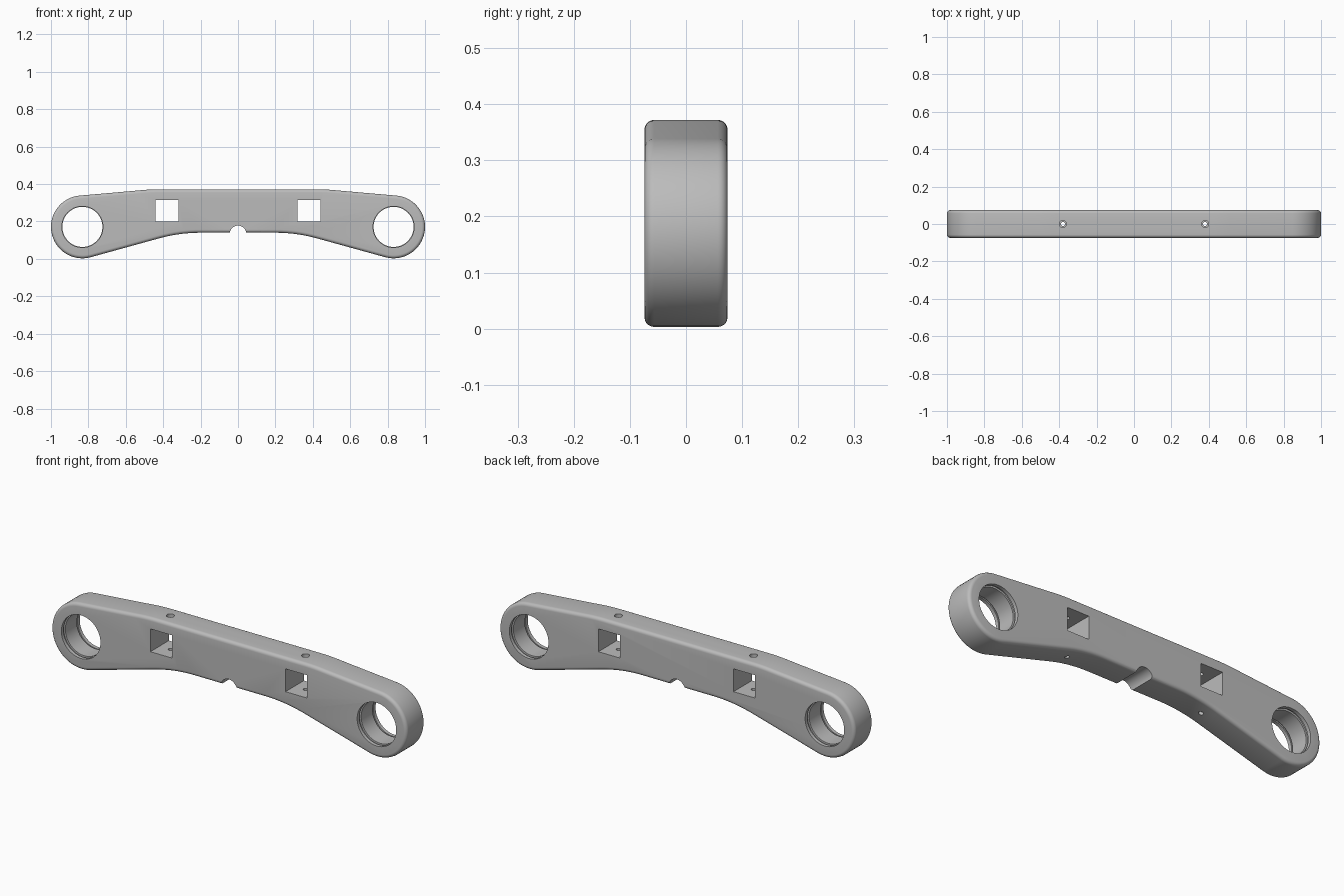
import bpy, bmesh, math
from mathutils import Vector

cube = bpy.data.objects.get("Cube")
if cube:
    bpy.data.objects.remove(cube, do_unlink=True)

HALF = 0.074                      # half thickness
EYE_X, EYE_Z, EYE_R = 0.832, 0.171, 0.168

grey = bpy.data.materials.new("satin_grey")
grey.use_nodes = True
grey.diffuse_color = (0.5, 0.5, 0.5, 1)
grey.node_tree.nodes["Principled BSDF"].inputs["Base Color"].default_value = (0.5, 0.5, 0.5, 1)


def make_object(name, bm):
    bmesh.ops.recalc_face_normals(bm, faces=bm.faces)
    mesh = bpy.data.meshes.new(name)
    bm.to_mesh(mesh)
    bm.free()
    obj = bpy.data.objects.new(name, mesh)
    bpy.context.collection.objects.link(obj)
    mesh.materials.append(grey)
    return obj


def lathe(name, profile, centre, axis, steps=64):
    """Solid of revolution; profile is (distance along axis, radius)."""
    bm = bmesh.new()
    rings = []
    for d, r in profile:
        ring = []
        for i in range(steps):
            a = math.tau * i / steps
            u, v = r * math.cos(a), r * math.sin(a)
            offset = Vector((u, d, v)) if axis == "Y" else Vector((u, v, d))
            ring.append(bm.verts.new(Vector(centre) + offset))
        rings.append(ring)
    for low, high in zip(rings, rings[1:]):
        for i in range(steps):
            j = (i + 1) % steps
            bm.faces.new((low[i], low[j], high[j], high[i]))
    bm.faces.new(rings[0])
    bm.faces.new(rings[-1])
    return make_object(name, bm)


# Outline of the right half, from bottom centre to top centre
half = [(0.2, 0.14)]
for i in range(1, 9):             # curved underside
    a = math.radians(15.4) * i / 8
    half.append((0.2 + 0.83 * math.sin(a), 0.14 - 0.83 * (1 - math.cos(a))))
for i in range(33):               # rounded end
    a = math.radians(-105.4 + 190.4 * i / 32)
    half.append((EYE_X + EYE_R * math.cos(a), EYE_Z + EYE_R * math.sin(a)))
for i in range(7):                # soft shoulder on the top edge
    t = i / 6
    half.append((0.53 - 0.11 * t, 0.366 + 0.006 * (1 - (1 - t) ** 2)))
outline = half + [(-x, z) for x, z in reversed(half)]

# Body with rounded front and back rims
bm = bmesh.new()
front = bm.faces.new([bm.verts.new((x, -HALF, z)) for x, z in outline])
moved = bmesh.ops.extrude_face_region(bm, geom=[front], use_keep_orig=True)
verts = [g for g in moved["geom"] if isinstance(g, bmesh.types.BMVert)]
bmesh.ops.translate(bm, verts=verts, vec=(0, 2 * HALF, 0))
bmesh.ops.recalc_face_normals(bm, faces=bm.faces)
rims = [e for e in bm.edges if abs(e.verts[0].co.y - e.verts[1].co.y) < 1e-5]
bmesh.ops.bevel(bm, geom=rims, offset=0.017, segments=5, profile=0.5, affect="EDGES")
body = make_object("handle_bar", bm)

# Cutters: bearing bores, square windows, screw holes and the centre notch
cutters = [lathe("notch_cutter", [(-0.1, 0.045), (0.1, 0.045)], (0, 0, 0.133), "Y", 40)]
bore = [(-0.1, 0.110), (-0.056, 0.110), (-0.056, 0.116), (-0.046, 0.116), (-0.046, 0.107),
        (0.046, 0.107), (0.046, 0.116), (0.056, 0.116), (0.056, 0.110), (0.1, 0.110)]
screw = [(0.0, 0.011), (0.352, 0.011), (0.352, 0.019), (0.45, 0.019)]
for side, label in ((1, "left"), (-1, "right")):
    cutters.append(lathe(label + "_bore_cutter", bore, (side * EYE_X, 0, EYE_Z), "Y", 72))
    cutters.append(lathe(label + "_screw_cutter", screw, (side * 0.38, 0, 0), "Z", 24))
    bm = bmesh.new()
    bmesh.ops.create_cube(bm, size=1)
    bmesh.ops.scale(bm, verts=bm.verts, vec=(0.122, 0.3, 0.116))
    bmesh.ops.translate(bm, verts=bm.verts, vec=(side * 0.38, 0, 0.258))
    cutters.append(make_object(label + "_window_cutter", bm))

bpy.ops.object.select_all(action="DESELECT")
bpy.context.view_layer.objects.active = body
body.select_set(True)
for cutter in cutters:
    mod = body.modifiers.new(cutter.name, "BOOLEAN")
    mod.operation = "DIFFERENCE"
    mod.solver = "EXACT"
    mod.object = cutter
    bpy.ops.object.modifier_apply(modifier=mod.name)
for cutter in cutters:
    bpy.data.objects.remove(cutter, do_unlink=True)

bpy.ops.object.shade_smooth_by_angle(angle=math.radians(30))
